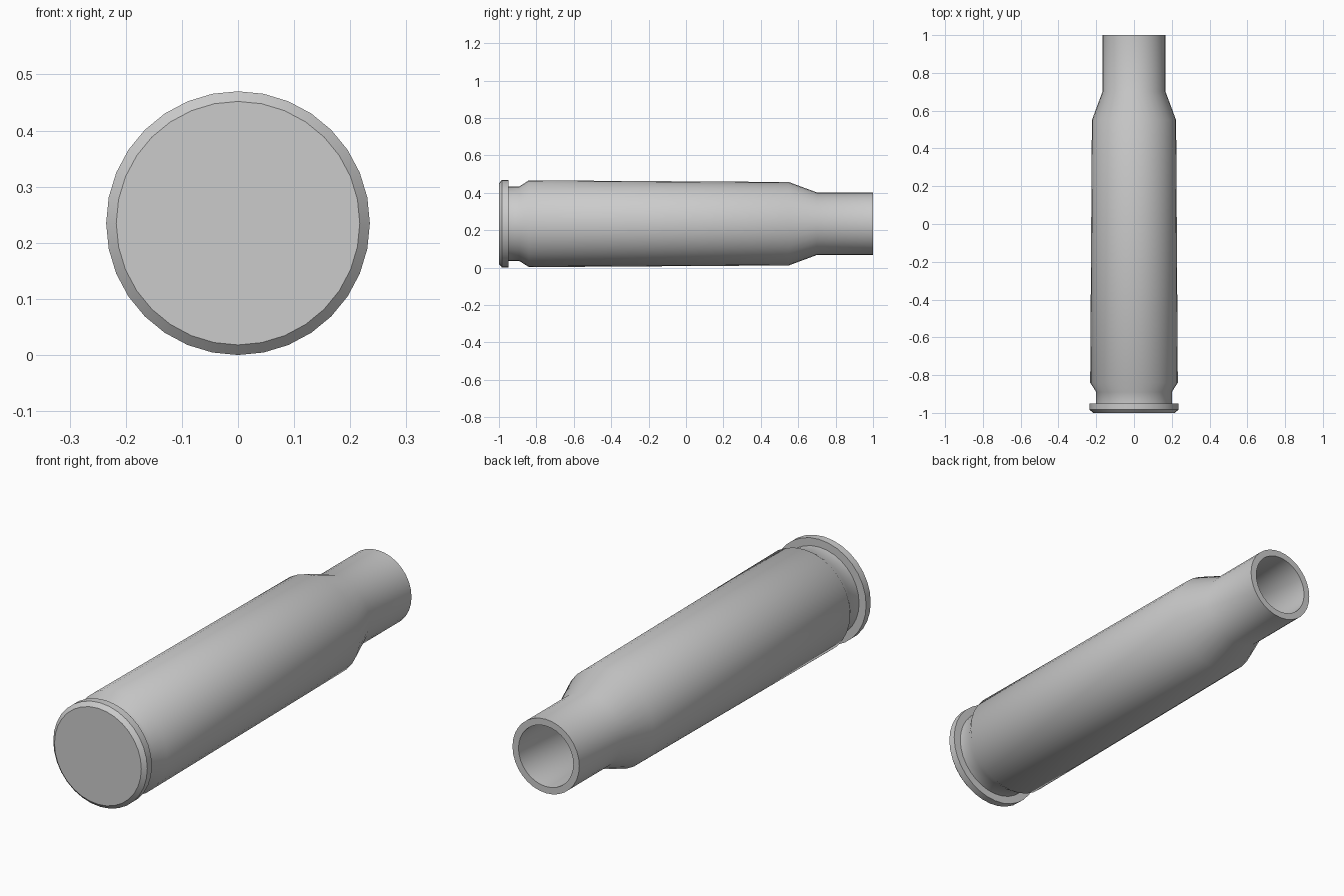
import bpy
import bmesh
import math

cube = bpy.data.objects.get("Cube")
if cube:
    bpy.data.objects.remove(cube, do_unlink=True)

SIDES = 32
AXIS_Z = 0.235

# Single plain grey
grey = bpy.data.materials.new("plain grey")
grey.use_nodes = True
grey.diffuse_color = (0.6, 0.6, 0.6, 1)
grey.node_tree.nodes["Principled BSDF"].inputs["Base Color"].default_value = (0.6, 0.6, 0.6, 1)


def lathe_along_y(name, profile):
    """Revolve (y, radius) points about the long axis and cap both ends."""
    bm = bmesh.new()
    rings = []
    for y, r in profile:
        ring = []
        for i in range(SIDES):
            a = math.tau * i / SIDES
            ring.append(bm.verts.new((r * math.cos(a), y, AXIS_Z + r * math.sin(a))))
        rings.append(ring)
    for lower, upper in zip(rings, rings[1:]):
        for i in range(SIDES):
            j = (i + 1) % SIDES
            bm.faces.new((lower[i], lower[j], upper[j], upper[i]))
    bm.faces.new(rings[0])
    bm.faces.new(rings[-1])
    bmesh.ops.recalc_face_normals(bm, faces=bm.faces)
    mesh = bpy.data.meshes.new(name)
    bm.to_mesh(mesh)
    bm.free()
    mesh.materials.append(grey)
    obj = bpy.data.objects.new(name, mesh)
    bpy.context.collection.objects.link(obj)
    return obj


# Base rim, groove and tapered wall up to the open neck
outside = [(-1, 0.217), (-0.983, 0.235), (-0.95, 0.235), (-0.95, 0.2),
           (-0.89, 0.2), (-0.84, 0.232), (0.55, 0.223), (0.7, 0.167), (1, 0.167)]
# Hollow interior, from the mouth back to its floor
inside = [(1, 0.137), (0.69, 0.137), (0.54, 0.193), (-0.8, 0.193)]

casing = lathe_along_y("hollow_casing", outside + inside)
bpy.ops.object.select_all(action="DESELECT")
casing.select_set(True)
bpy.context.view_layer.objects.active = casing
bpy.ops.object.shade_smooth_by_angle(angle=math.radians(40))
